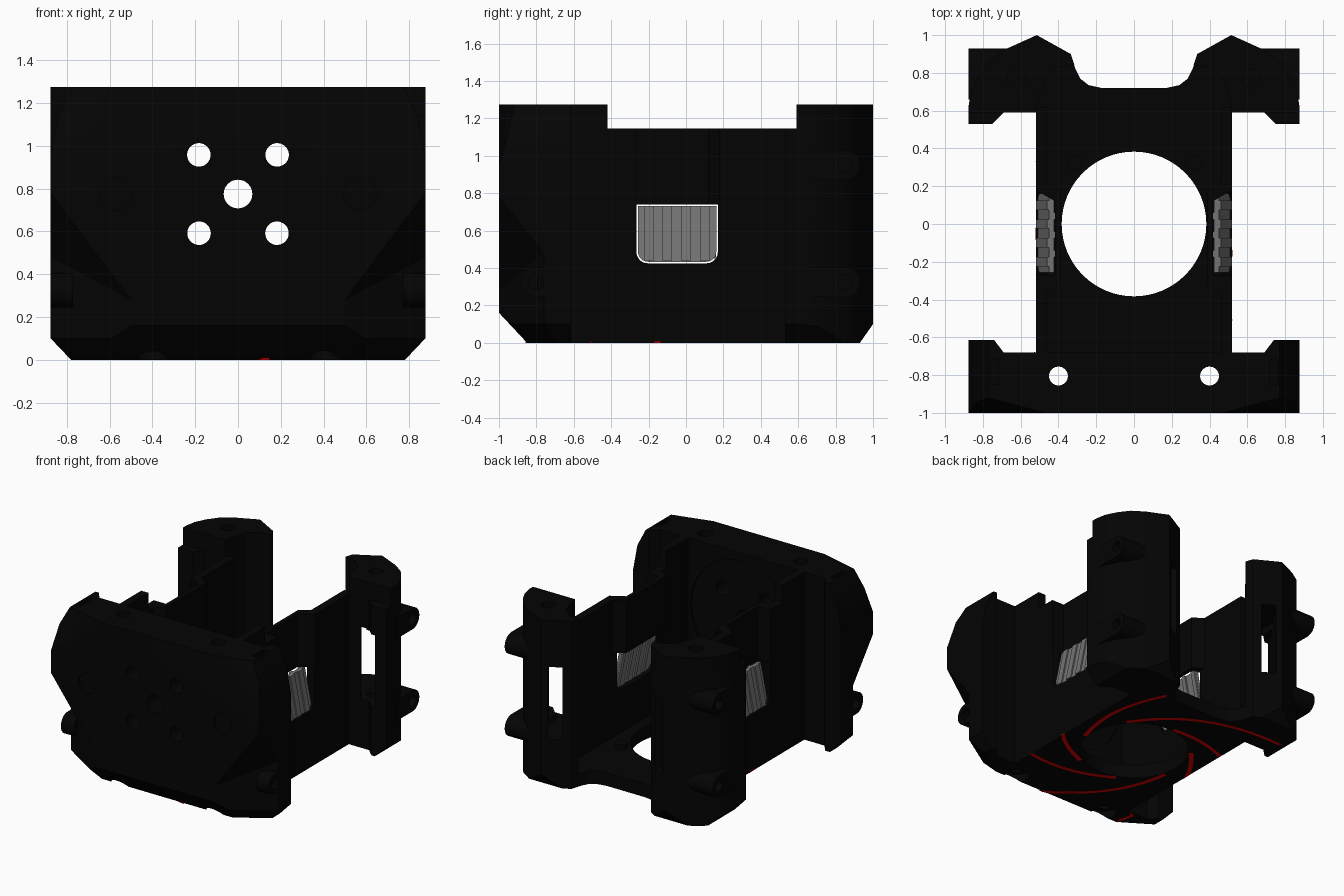
import bpy, bmesh, math
from mathutils import Vector

if "Cube" in bpy.data.objects:
    bpy.data.objects.remove(bpy.data.objects["Cube"])


def material(name, rgb):
    m = bpy.data.materials.new(name)
    m.diffuse_color = (*rgb, 1)
    m.use_nodes = True
    m.node_tree.nodes["Principled BSDF"].inputs["Base Color"].default_value = m.diffuse_color
    return m


BLACK = material("black_plastic", (0.0012, 0.0012, 0.0012))
GREY = material("grey_plastic", (0.175, 0.175, 0.175))
RED = material("red_inlay", (0.7, 0.0, 0.0))


def finish(name, bm, mat):
    bmesh.ops.recalc_face_normals(bm, faces=bm.faces)
    me = bpy.data.meshes.new(name)
    bm.to_mesh(me)
    bm.free()
    me.materials.append(mat)
    ob = bpy.data.objects.new(name, me)
    bpy.context.collection.objects.link(ob)
    return ob


def prism(name, pts, axis, lo, hi, mat=BLACK):
    """Extrude a 2D outline along an axis."""
    place = {"X": lambda a, b, t: (t, a, b), "Y": lambda a, b, t: (a, t, b),
             "Z": lambda a, b, t: (a, b, t)}[axis]
    bm = bmesh.new()
    low = [bm.verts.new(place(a, b, lo)) for a, b in pts]
    high = [bm.verts.new(place(a, b, hi)) for a, b in pts]
    bm.faces.new(low)
    bm.faces.new(high[::-1])
    n = len(pts)
    for i in range(n):
        bm.faces.new((low[i], low[(i + 1) % n], high[(i + 1) % n], high[i]))
    return finish(name, bm, mat)


def rect(a0, a1, b0, b1):
    return [(a0, b0), (a1, b0), (a1, b1), (a0, b1)]


def disc(a, b, r, n=32, start=0, sweep=360):
    """Circle, or an arc when sweep is below 360."""
    steps = n if sweep == 360 else n - 1
    angles = [math.radians(start + sweep * i / steps) for i in range(n)]
    return [(a + r * math.cos(t), b + r * math.sin(t)) for t in angles]


def hull(name, pts):
    bm = bmesh.new()
    for p in pts:
        bm.verts.new(p)
    bmesh.ops.convex_hull(bm, input=bm.verts)
    return finish(name, bm, BLACK)


def cut(ob, cutter):
    mod = ob.modifiers.new("cut", "BOOLEAN")
    mod.operation = "DIFFERENCE"
    mod.solver = "EXACT"
    mod.object = cutter
    bpy.context.view_layer.objects.active = ob
    bpy.ops.object.modifier_apply(modifier=mod.name)
    bpy.data.objects.remove(cutter)


def chamfer(ob, p, q, r, outward):
    """Slice away the side of plane p-q-r that faces outward."""
    p, q, r = Vector(p), Vector(q), Vector(r)
    n = (q - p).cross(r - p).normalized()
    if n.dot(Vector(outward)) < 0:
        n = -n
    bm = bmesh.new()
    bm.from_mesh(ob.data)
    bmesh.ops.bisect_plane(bm, geom=bm.verts[:] + bm.edges[:] + bm.faces[:],
                           plane_co=p, plane_no=n, clear_outer=True)
    bmesh.ops.holes_fill(bm, edges=[e for e in bm.edges if e.is_boundary])
    bmesh.ops.recalc_face_normals(bm, faces=bm.faces)
    bm.to_mesh(ob.data)
    bm.free()


def mirror(ob):
    new = ob.copy()
    new.data = ob.data.copy()
    new.name = "left_" + ob.name.removeprefix("right_")
    bm = bmesh.new()
    bm.from_mesh(new.data)
    for v in bm.verts:
        v.co.x *= -1
    bmesh.ops.reverse_faces(bm, faces=bm.faces)
    bm.to_mesh(new.data)
    bm.free()
    bpy.context.collection.objects.link(new)


# Front plate with chamfered edges and undercut lower corners
half = [(0.875, -1), (0.875, -0.615), (0.74, -0.615), (0.69, -0.68)]
plate = prism("front_plate", half + [(-x, y) for x, y in half[::-1]], "Z", 0, 1.275)
chamfer(plate, (0, -1, 0.16), (1, -1, 0.16), (0, -0.85, 0), (0, -1, -1))
for s in (-1, 1):
    chamfer(plate, (s * 0.78, 0, 0), (s * 0.78, 1, 0), (s * 0.875, 0, 0.1), (s, 0, -1))
    chamfer(plate, (s * 0.47, -1, 1.275), (s * 0.77, -0.92, 1.275), (s * 0.875, -1, 0.94),
            (s, -1, 1))
    chamfer(plate, (s * 0.77, 0, 1.275), (s * 0.77, 1, 1.275), (s * 0.84, 0, 1.14), (s, 0, 1))
    chamfer(plate, (s * 0.84, 0, 1.14), (s * 0.84, 1, 1.14), (s * 0.875, 0, 0.95), (s, 0, 1))
    pts = []
    for x in (0.5, 0.95):
        d = x - 0.5
        for y, z in ((-1.1, 0.405 + 1.33 * d), (-1 + 0.64 * d, 0.28 + 0.53 * d)):
            pts += [(s * x, y, z), (s * x, y, -0.1)]
    cut(plate, hull("corner_cutter", pts))
    chamfer(plate, (s * 0.5, -1, 0.1), (s * 0.875, -0.76, 0.1), (s * 0.446, -0.916, 0),
            (s, -1, -1))
for s in (-1, 1):
    # Screw holes with counterbores, shallow recess and nut slot
    cut(plate, prism("cutter", disc(s * 0.4, -0.805, 0.05), "Z", -0.1, 1.4))
    cut(plate, prism("cutter", disc(s * 0.4, -0.805, 0.085), "Z", -0.1, 0.06))
    cut(plate, prism("cutter", disc(s * 0.183, 0.958, 0.055), "Y", -1.1, -0.5))
    cut(plate, prism("cutter", disc(s * 0.182, 0.592, 0.055), "Y", -1.1, -0.5))
    cut(plate, prism("cutter", disc(s * 0.57, 0.775, 0.075), "Y", -1.1, -0.985))
    cut(plate, prism("cutter", rect(s * 0.72, s * 0.76, -0.85, -0.72), "Z", 1.15, 1.4))
cut(plate, prism("cutter", disc(0, 0.775, 0.067), "Y", -1.1, -0.5))
cut(plate, prism("cutter", disc(0, 0.775, 0.44, 48), "Y", -0.7, -0.6))

# Floor with the round opening and rear notch
half = [(0.52, -0.69), (0.52, 0.62), (0.515, 0.98), (0.335, 0.89), (0.31, 0.82), (0.285, 0.77),
        (0.24, 0.735), (0.17, 0.72)]
floor = prism("floor", half + [(-x, y) for x, y in half[::-1]], "Z", 0, 0.1)
chamfer(floor, (0, 0.93, 0), (1, 0.93, 0), (0, 1, 0.1), (0, 1, -1))
cut(floor, prism("cutter", disc(0, 0, 0.383, 64), "Z", -0.1, 0.3))


def window(y0, y1, z0, z1, r):
    """Opening outline with rounded bottom corners."""
    return ([(y1, z1), (y0, z1)] + disc(y0 + r, z0 + r, r, 7, 180, 90)
            + disc(y1 - r, z0 + r, r, 7, 270, 90))


sides = []
# Side walls: lower part with window, upper part stepping inward above it
wall = prism("right_lower_wall", rect(0.46, 0.52, -0.69, 0.62), "Z", 0, 0.74)
cut(wall, prism("cutter", window(-0.265, 0.17, 0.425, 0.8, 0.06), "X", 0.3, 0.7))
sides.append(wall)
outer = [(0.52, -0.69), (0.52, -0.27), (0.418, -0.27), (0.418, 0.12), (0.52, 0.18), (0.52, 0.62)]
inner = [(0.46, 0.62), (0.46, 0.22), (0.386, 0.17), (0.386, -0.32), (0.46, -0.36), (0.46, -0.69)]
sides.append(prism("right_upper_wall", outer + inner, "Z", 0.74, 1.145))
sides.append(prism("right_wall_gusset", rect(0.46, 0.52, -0.69, -0.42), "Z", 1.14, 1.275))
# Small floor post
sides.append(prism("right_floor_post", disc(0.315, 0.325, 0.042), "Z", 0.09, 0.14))

# Grey vent insert, leaning outward towards the bottom, with staggered ribs
vent = [prism("right_vent_panel", window(-0.257, 0.162, 0.433, 0.732, 0.054), "X",
              0.455, 0.48, GREY)]
for i in range(4):
    y = -0.2 + 0.1 * i
    vent.append(prism("right_vent_outer_rib", rect(y - 0.025, y + 0.025, 0.437, 0.732), "X",
                      0.475, 0.49, GREY))
    vent.append(prism("right_vent_inner_rib", rect(y + 0.025, y + 0.06, 0.45, 0.732), "X",
                      0.443, 0.46, GREY))
for ob in vent:
    for v in ob.data.vertices:
        v.co.x += 0.2 * (0.58 - v.co.z)
sides += vent

# Rear columns with diagonal slot, lowered ear and cap screw hole
column = prism("right_rear_column",
               [(0.52, 0.59), (0.69, 0.59), (0.75, 0.53), (0.875, 0.53), (0.875, 0.63),
                (0.86, 0.71), (0.82, 0.79), (0.76, 0.87), (0.67, 0.93), (0.515, 1), (0.335, 0.9),
                (0.315, 0.84), (0.4, 0.83), (0.47, 0.77), (0.5, 0.69)], "Z", 0, 1.275)
chamfer(column, (0.78, 0, 0), (0.78, 1, 0), (0.875, 0, 0.1), (1, 0, -1))
chamfer(column, (0, 0.93, 0), (1, 0.93, 0), (0, 1, 0.1), (0, 1, -1))
a = math.radians(34)
slot = [(lat * math.cos(a) - d * math.sin(a), lat * math.sin(a) + d * math.cos(a))
        for lat, d in rect(0.843, 0.945, -0.3, 0.9)]
cut(column, prism("cutter", slot, "Z", 0.37, 0.92))
cut(column, prism("cutter", rect(0.4, 1, 0.4, 0.59), "Z", 1.145, 1.4))
cut(column, prism("cutter", disc(0.62, 0.77, 0.05), "Z", 1.18, 1.4))
sides.append(column)


def boss(name, y, z, tail, tip, x0):
    """Round-ended sideways screw boss; tip is the direction of its round end."""
    pts = disc(y, z, 0.08, 17, -90 if tip > 0 else 90, 180)
    ob = prism(name, pts + [(tail, pts[-1][1]), (tail, pts[0][1])], "X", x0, 0.875)
    cut(ob, prism("cutter", disc(y, z, 0.04), "X", 0.82, 1))
    sides.append(ob)


for z in (0.325, 0.95):
    boss("right_rear_boss", 0.85, z, 0.66, 1, 0.62)
boss("right_front_boss", -0.8, 0.325, -0.67, -1, 0.77)

for ob in sides:
    mirror(ob)


# Red swirl inlays under the floor, trimmed flush with its edges
def inside(x, y):
    x = abs(x)
    if -0.67 < y < 0.59:
        return x < 0.54
    return (x < 0.77 and max(-0.875, 0.64 * x - 1.2) < y < (0.715 if x < 0.31 else 0.9))


def trim(r, t):
    x, y = r * math.cos(t), r * math.sin(t)
    if -0.69 < y < 0.6:
        x = max(-0.5205, min(0.5205, x))
    return x, max(y, -0.858)


def inlay(run):
    if len(run) > 2:
        pts = [trim(r - 0.017, t) for r, t in run] + [trim(r + 0.017, t) for r, t in run[::-1]]
        prism("swirl_inlay", pts, "Z", -0.001, 0.008, RED)


for k in range(7):
    run = []
    for i in range(60):
        t = i / 50
        ang = math.radians(-9 + 360 / 7 * k + 88 * t)
        r = 0.402 * math.exp(0.86 * t ** 1.5)
        if inside(r * math.cos(ang), r * math.sin(ang)):
            run.append((r, ang))
        else:
            inlay(run)
            run = []
    inlay(run)

# Smooth the round parts, keep hard edges
bpy.ops.object.select_all(action="SELECT")
bpy.context.view_layer.objects.active = plate
bpy.ops.object.shade_smooth_by_angle(angle=math.radians(25))
